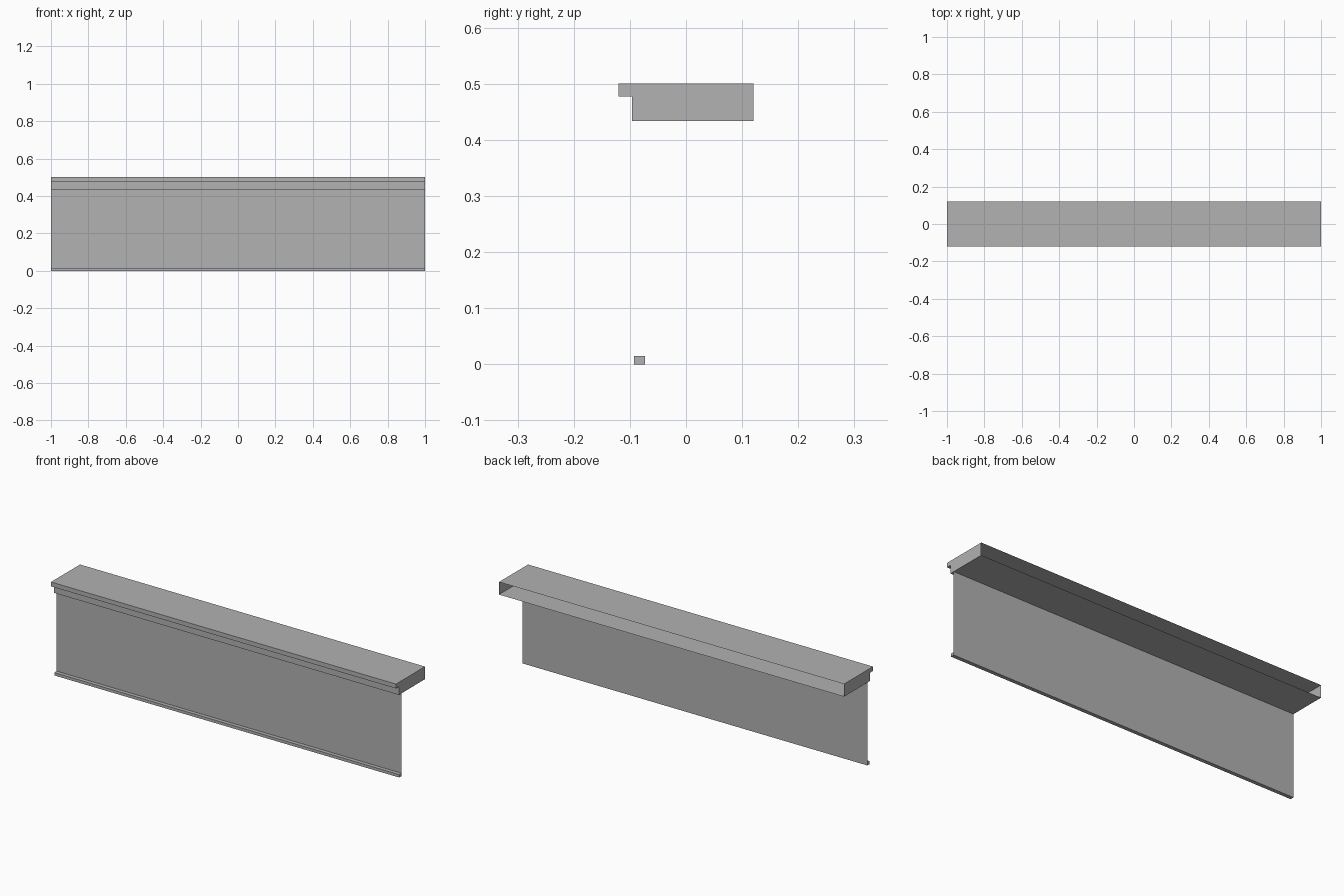
import bpy
import bmesh

cube = bpy.data.objects.get("Cube")
if cube:
    bpy.data.objects.remove(cube, do_unlink=True)

grey = bpy.data.materials.new("mid grey")
grey.use_nodes = True
grey.diffuse_color = (0.445, 0.445, 0.445, 1)
grey.node_tree.nodes["Principled BSDF"].inputs["Base Color"].default_value = grey.diffuse_color

HALF = 1.0  # half of the full width


def extrude_profile(name, profile, closed=False, caps=True):
    """Sweep a (y, z) profile across the width, optionally with flat ends."""
    mesh = bpy.data.meshes.new(name)
    bm = bmesh.new()
    left, right = [[bm.verts.new((x, y, z)) for y, z in profile] for x in (HALF, -HALF)]
    count = len(profile)
    for i in range(count if closed else count - 1):
        j = (i + 1) % count
        bm.faces.new((left[i], left[j], right[j], right[i]))
    if caps:
        bm.faces.new(left)
        bm.faces.new(right[::-1])
    bmesh.ops.recalc_face_normals(bm, faces=bm.faces)
    bm.to_mesh(mesh)
    bm.free()
    mesh.materials.append(grey)
    obj = bpy.data.objects.new(name, mesh)
    bpy.context.collection.objects.link(obj)
    return obj


# Stepped headbox shell with closed ends and an open back
BACK, LIP, FACE = 0.12, -0.12, -0.096
TOP, STEP, FLOOR = 0.5, 0.477, 0.434
extrude_profile("headbox", [(BACK, TOP), (LIP, TOP), (LIP, STEP),
                            (FACE, STEP), (FACE, FLOOR), (BACK, FLOOR)])

# Solid bar along the hem
RAIL_FRONT, RAIL_BACK, RAIL_TOP = -0.093, -0.073, 0.015
extrude_profile("bottom_rail", [(RAIL_FRONT, 0), (RAIL_BACK, 0),
                                (RAIL_BACK, RAIL_TOP), (RAIL_FRONT, RAIL_TOP)], closed=True)

# Thin hanging sheet, flush with the back of the rail
extrude_profile("fabric_sheet", [(RAIL_BACK, RAIL_TOP), (RAIL_BACK, FLOOR)], caps=False)
